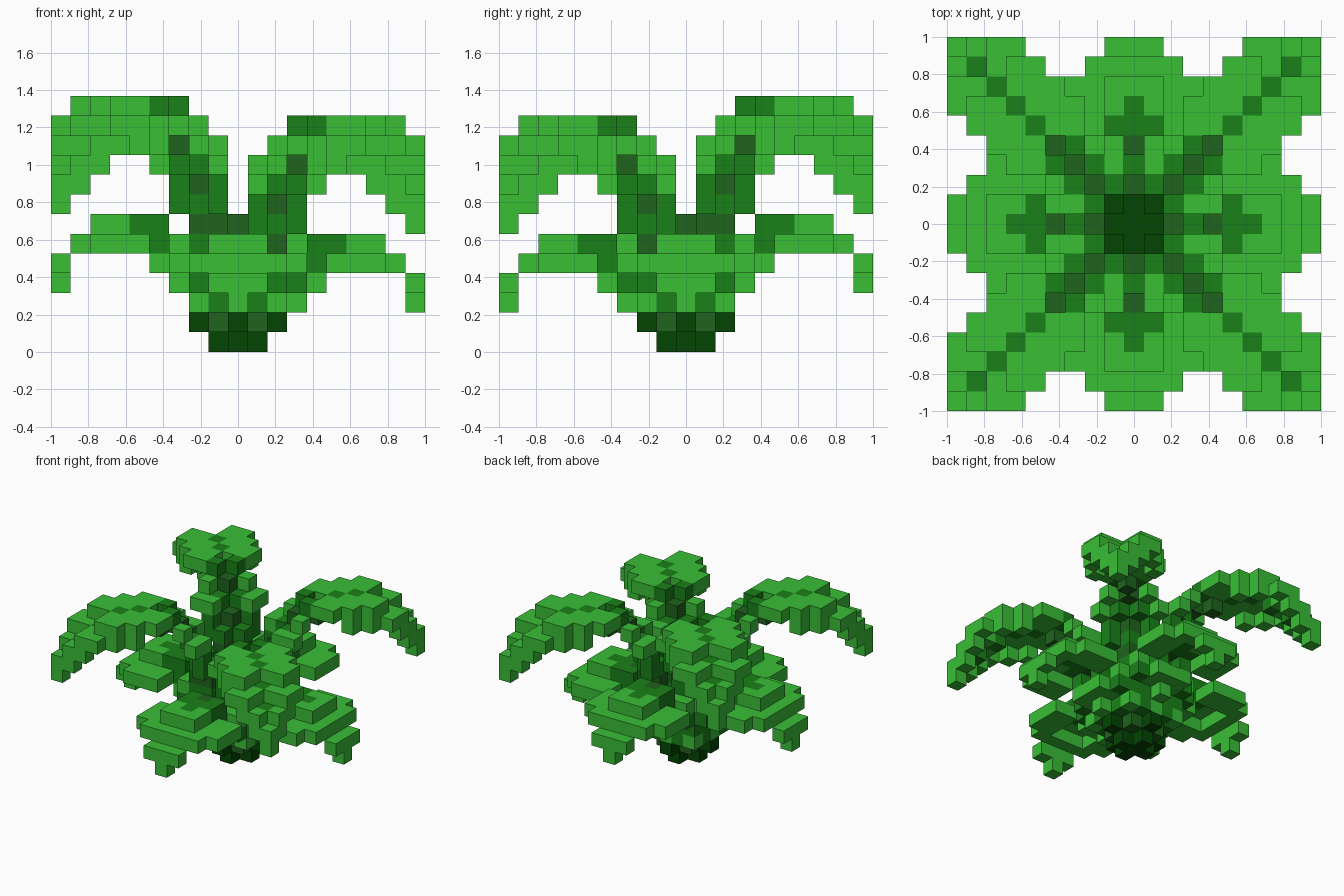
import bpy
import bmesh
from mathutils import Vector

cube = bpy.data.objects.get("Cube")
if cube:
    bpy.data.objects.remove(cube, do_unlink=True)

UNIT = 2 / 19
LEAF, RIB, STEM, ROOT = range(4)


def make_material(name, rgb):
    mat = bpy.data.materials.new(name)
    mat.use_nodes = True
    mat.diffuse_color = (*rgb, 1)
    shader = mat.node_tree.nodes["Principled BSDF"]
    shader.inputs["Base Color"].default_value = (*rgb, 1)
    shader.inputs["Roughness"].default_value = 0.9
    return mat


materials = [
    make_material("leaf_green", (0.04, 0.52, 0.036)),
    make_material("rib_green", (0.01, 0.22, 0.01)),
    make_material("stem_green", (0.013, 0.125, 0.013)),
    make_material("root_green", (0.001, 0.06, 0.001)),
]

parts = {}
filled = set()


def put(part, x, y, z, colour):
    """Fill one block unless another part already holds it."""
    if z >= 0 and (x, y, z) not in filled:
        filled.add((x, y, z))
        parts.setdefault(part, {})[(x, y, z)] = colour


def tall_frond(part, sx, sy, top):
    """Arching frond that runs out along a diagonal."""
    def pair(i, j, drop, colour):
        put(part, sx * i, sy * j, top - drop, colour)
        put(part, sx * j, sy * i, top - drop, colour)

    # Heart-shaped blade with a rim under its edges
    for i in range(5, 9):
        for j in range(3, min(i, 6) + 1):
            if i - j > 3:
                continue
            pair(i, j, 0, RIB if i == j else LEAF)
            if i - j == 3 and i > 6:
                pair(i, j, 1, LEAF)
    pair(4, 3, 0, RIB)
    # Drooping tip
    pair(7, 7, 1, RIB)
    pair(8, 8, 2, RIB)
    for i, j, drop in [(8, 7, 1), (9, 6, 1), (9, 7, 1), (9, 7, 2),
                       (9, 8, 2), (9, 8, 3), (9, 9, 3), (9, 9, 4)]:
        pair(i, j, drop, LEAF)
    # Winged stalk, stepping inwards as it goes down
    for i, j, drop, colour in [
            (4, 4, 1, STEM), (3, 3, 1, STEM), (4, 2, 1, LEAF),
            (3, 2, 2, RIB), (4, 1, 2, LEAF), (3, 1, 2, LEAF),
            (2, 2, 3, STEM), (3, 1, 3, RIB), (3, 1, 4, RIB)]:
        pair(i, j, drop, colour)
    for drop in range(4, top - 1):
        shade = STEM if drop % 2 else RIB
        low = drop > top - 5
        pair(2, 2, drop, LEAF if drop == top - 2 else RIB if low else shade)
        pair(2, 1, drop, RIB if low else shade)


def low_frond(part, dx, dy, top):
    """Broad frond that runs out along an axis."""
    def cell(a, b, drop, colour):
        for s in {b, -b}:
            put(part, dx * a - dy * s, dy * a + dx * s, top - drop, colour)

    # Raised centre panel with a dark cross
    cell(4, 0, 0, STEM)
    cell(4, 1, 0, RIB)
    for a in range(5, 8):
        for b in range(2):
            cross = a == 5 or (a == 6 and b == 0)
            cell(a, b, 0, RIB if cross else LEAF)
    # Wide rim one step down
    for a, width in zip(range(5, 9), (3, 3, 3, 2)):
        for b in range(width + 1):
            if b > 1 or a == 8:
                cell(a, b, 1, LEAF)
    # Hanging tip
    cell(9, 0, 2, LEAF)
    cell(9, 1, 2, LEAF)
    cell(9, 0, 3, LEAF)
    # Cupped stalk, dark inside and light outside
    for a, b, drop, colour in [
            (4, 1, 1, RIB), (3, 0, 1, RIB), (3, 1, 1, LEAF), (3, 2, 1, LEAF),
            (4, 0, 2, LEAF), (4, 1, 2, LEAF), (3, 1, 2, LEAF),
            (3, 2, 2, RIB), (3, 0, 2, RIB), (3, 0, 3, LEAF),
            (2, 0, 3, STEM), (2, 1, 3, RIB), (2, 0, 4, LEAF)]:
        cell(a, b, drop, colour)


# Root ball: a small cross under a wider diamond
for x in range(-2, 3):
    for y in range(-2, 3):
        reach = abs(x) + abs(y)
        if reach < 2:
            put("root_ball", x, y, 0, ROOT)
        if reach < 3:
            put("root_ball", x, y, 1, STEM if x * y else ROOT)
        if abs(x * y) == 1:
            put("root_ball", x, y, 2, ROOT)

tall_frond("tall_frond_back_right", -1, 1, 12)
tall_frond("tall_frond_front_right", -1, -1, 11)
tall_frond("tall_frond_back_left", 1, 1, 11)
tall_frond("tall_frond_front_left", 1, -1, 10)
low_frond("low_frond_right", -1, 0, 6)
low_frond("low_frond_back", 0, 1, 6)
low_frond("low_frond_left", 1, 0, 5)
low_frond("low_frond_front", 0, -1, 5)


def build(name, cells):
    """Turn a part's blocks into a mesh of its exposed faces."""
    bm = bmesh.new()
    for (x, y, z), colour in cells.items():
        centre = Vector((x, y, z + 0.5))
        for axis in range(3):
            for sign in (-1, 1):
                step = [0, 0, 0]
                step[axis] = sign
                if (x + step[0], y + step[1], z + step[2]) in filled:
                    continue
                n = Vector(step)
                u = Vector([float(k == (axis + 1) % 3) for k in range(3)])
                v = n.cross(u)
                corners = [centre + (n + u * p + v * q) / 2
                           for p, q in ((-1, -1), (1, -1), (1, 1), (-1, 1))]
                face = bm.faces.new([bm.verts.new(c * UNIT) for c in corners])
                face.material_index = colour
    bmesh.ops.remove_doubles(bm, verts=bm.verts[:], dist=UNIT / 100)
    mesh = bpy.data.meshes.new(name)
    bm.to_mesh(mesh)
    bm.free()
    for mat in materials:
        mesh.materials.append(mat)
    bpy.context.collection.objects.link(bpy.data.objects.new(name, mesh))


for part_name, part_cells in parts.items():
    build(part_name, part_cells)
